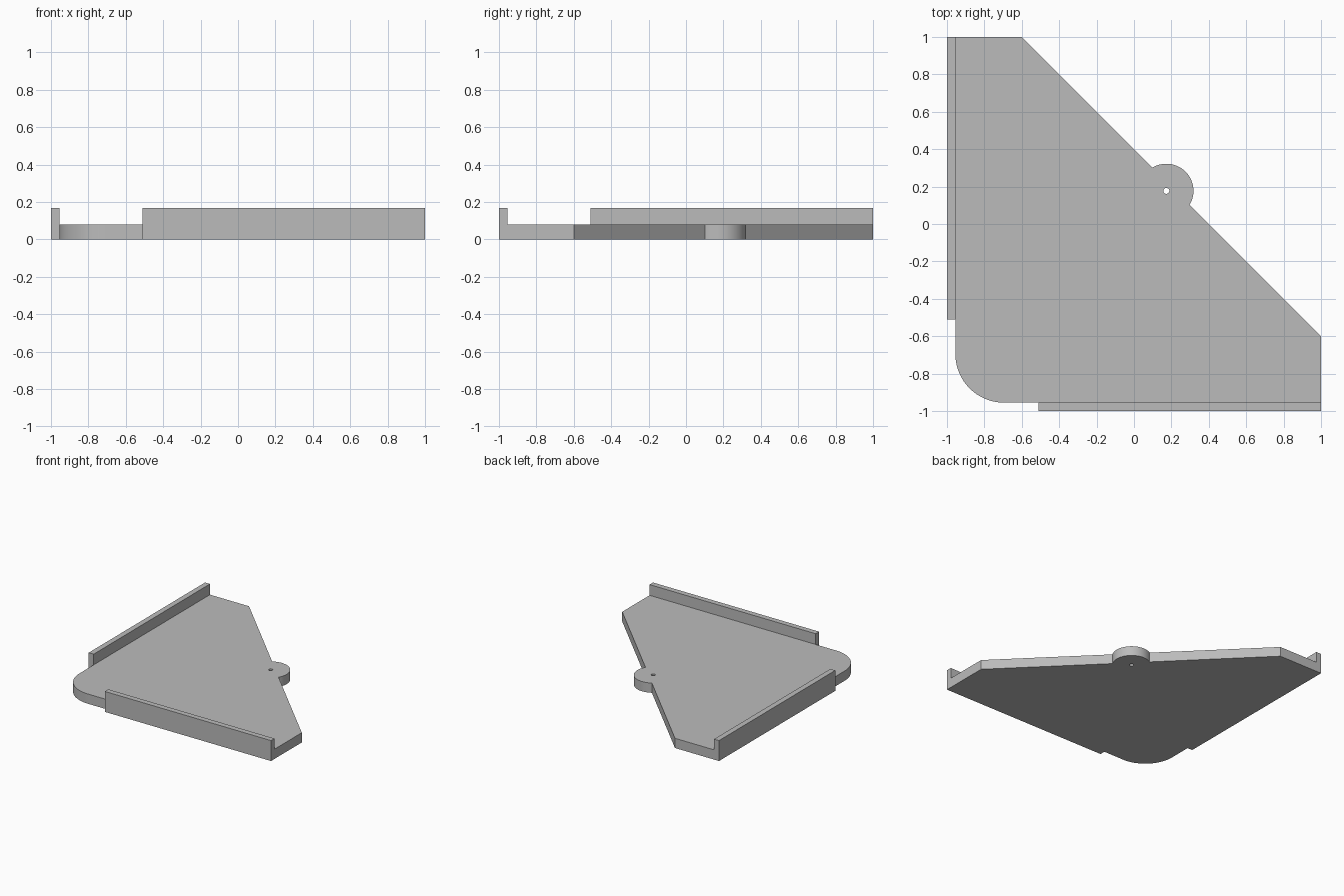
import bpy
import bmesh
from math import cos, sin, pi, atan2
from mathutils import Vector

cube = bpy.data.objects.get("Cube")
if cube:
    bpy.data.objects.remove(cube, do_unlink=True)

PLATE_H, RAIL_H = 0.08, 0.168
INNER = -0.955          # inner face of both rails
RAIL_START = -0.51
CORNER_R = 0.26
BOSS = Vector((0.173, 0.177))
BOSS_R = 0.145

grey = bpy.data.materials.new("plain_grey")
grey.use_nodes = True
colour = (0.5, 0.5, 0.5, 1)
grey.diffuse_color = colour
grey.node_tree.nodes["Principled BSDF"].inputs["Base Color"].default_value = colour


def arc(centre, radius, start, end, steps):
    angles = [start + (end - start) * i / steps for i in range(steps + 1)]
    return [(centre[0] + radius * cos(a), centre[1] + radius * sin(a)) for a in angles]


def extruded(name, loops, height):
    """Solid from an outer outline and optional hole outlines."""
    bm = bmesh.new()
    for loop in loops:
        verts = [bm.verts.new((x, y, 0)) for x, y in loop]
        for a, b in zip(verts, verts[1:] + verts[:1]):
            bm.edges.new((a, b))
    bmesh.ops.triangle_fill(bm, edges=bm.edges[:], use_beauty=True)
    result = bmesh.ops.extrude_face_region(bm, geom=bm.faces[:], use_keep_orig=True)
    top = [v for v in result["geom"] if isinstance(v, bmesh.types.BMVert)]
    bmesh.ops.translate(bm, verts=top, vec=(0, 0, height))
    bmesh.ops.recalc_face_normals(bm, faces=bm.faces[:])
    bmesh.ops.dissolve_limit(bm, angle_limit=0.001, verts=bm.verts[:], edges=bm.edges[:])
    mesh = bpy.data.meshes.new(name)
    bm.to_mesh(mesh)
    bm.free()
    mesh.materials.append(grey)
    obj = bpy.data.objects.new(name, mesh)
    bpy.context.collection.objects.link(obj)
    bpy.ops.object.select_all(action="DESELECT")
    obj.select_set(True)
    bpy.context.view_layer.objects.active = obj
    bpy.ops.object.shade_smooth_by_angle(angle=pi / 6)
    return obj


# Base plate: rounded corner, diagonal edge and a round boss with a pin hole
boss_start = atan2(0.1 - BOSS.y, 0.3 - BOSS.x)
boss_end = atan2(0.3 - BOSS.y, 0.1 - BOSS.x)
c = INNER + CORNER_R
outline = arc((c, c), CORNER_R, pi, 1.5 * pi, 24)
outline += [(1, INNER), (1, -0.6)]
outline += arc(BOSS, BOSS_R, boss_start, boss_end, 40)
outline += [(-0.6, 1), (INNER, 1)]
pin_hole = arc(BOSS, 0.016, 0, 2 * pi, 24)[:-1]
extruded("base_plate", [outline, pin_hole], PLATE_H)

# Raised rails along the two straight edges, mirrored across the diagonal
rail = [(RAIL_START, -1), (1, -1), (1, INNER), (RAIL_START, INNER)]
extruded("front_rail", [rail], RAIL_H)
extruded("right_rail", [[(y, x) for x, y in rail]], RAIL_H)
